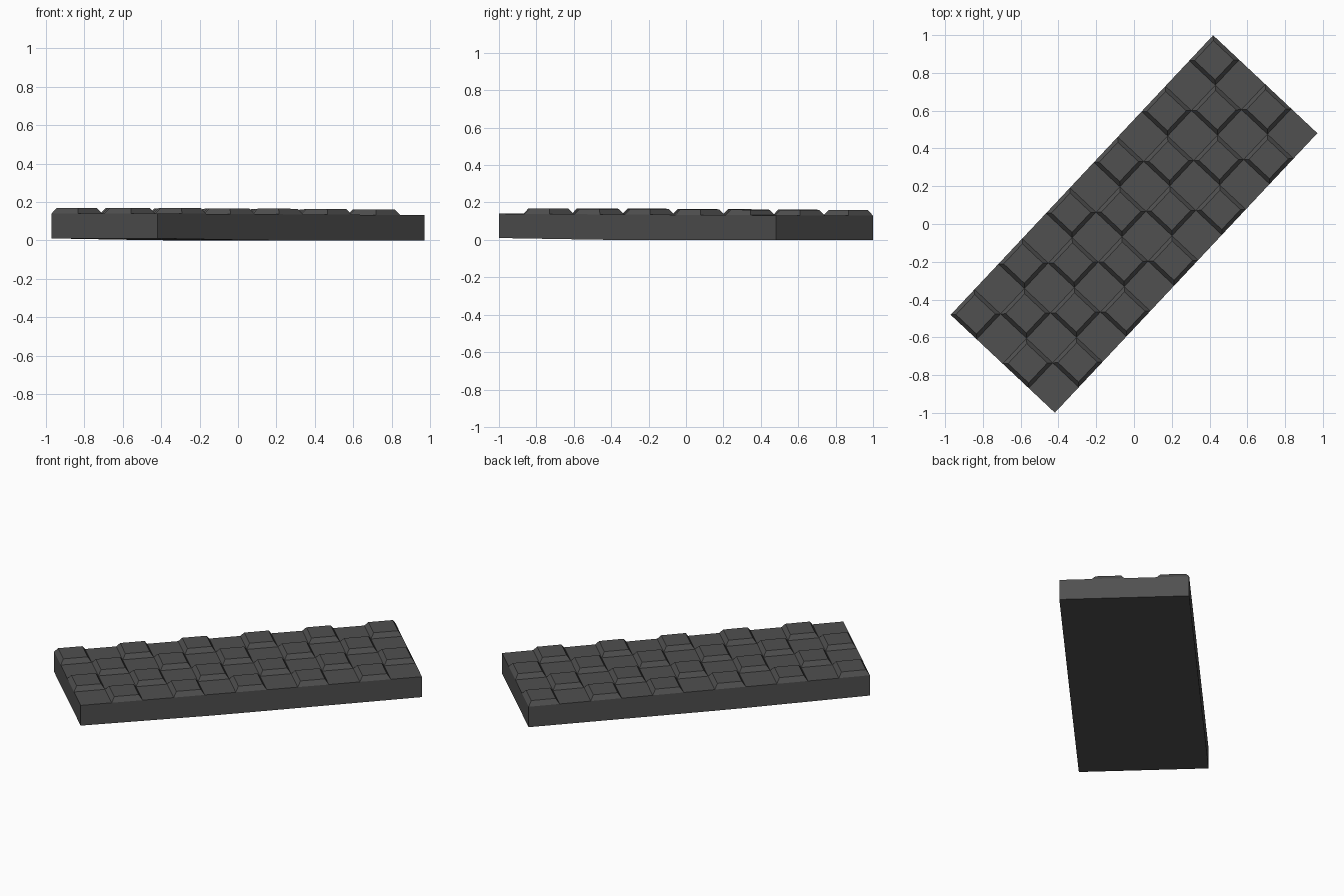
import bpy, bmesh, math
from mathutils import Matrix

if "Cube" in bpy.data.objects:
    bpy.data.objects.remove(bpy.data.objects["Cube"])

LENGTH, WIDTH = 2.03, 0.757      # plan size of the slab
NX, NY = 11, 4                   # checker cells along and across
INSET, RISE = 0.028, 0.029       # bevel width and height of raised blocks

bm = bmesh.new()


def top_z(t):
    # very slight tilt along the length
    return 0.140 - 0.009 * t


def bottom_z(t):
    # underside lifts a little at one end
    return 0.010 * max(0.0, 1.0 - t / 0.4)


def layer(height):
    return [[bm.verts.new(((i / NX - 0.5) * LENGTH, (j / NY - 0.5) * WIDTH, height(i / NX)))
             for j in range(NY + 1)] for i in range(NX + 1)]


top, bottom = layer(top_z), layer(bottom_z)

# checkered top and plain underside strips
raised = []
for i in range(NX):
    for j in range(NY):
        f = bm.faces.new((top[i][j], top[i + 1][j], top[i + 1][j + 1], top[i][j + 1]))
        if (i + j) % 2:
            raised.append(f)
        bm.faces.new((bottom[i][j], bottom[i][j + 1], bottom[i + 1][j + 1], bottom[i + 1][j]))

# long sides and short ends
for i in range(NX):
    for j in (0, NY):
        bm.faces.new((bottom[i][j], bottom[i + 1][j], top[i + 1][j], top[i][j]))
for j in range(NY):
    for i in (0, NX):
        bm.faces.new((bottom[i][j], bottom[i][j + 1], top[i][j + 1], top[i][j]))
bmesh.ops.recalc_face_normals(bm, faces=bm.faces)

# raised blocks with sloped edges
bmesh.ops.inset_individual(bm, faces=raised, thickness=INSET, depth=RISE)

# slab lies diagonally in plan
bm.transform(Matrix.Rotation(math.atan2(1.48, 1.39), 4, 'Z'))

mesh = bpy.data.meshes.new("checkered_slab")
bm.to_mesh(mesh)
bm.free()
slab = bpy.data.objects.new("checkered_slab", mesh)
bpy.context.collection.objects.link(slab)

mat = bpy.data.materials.new("dark_grey")
mat.diffuse_color = (0.08, 0.08, 0.08, 1)
mat.use_nodes = True
mat.node_tree.nodes["Principled BSDF"].inputs["Base Color"].default_value = mat.diffuse_color
mesh.materials.append(mat)
